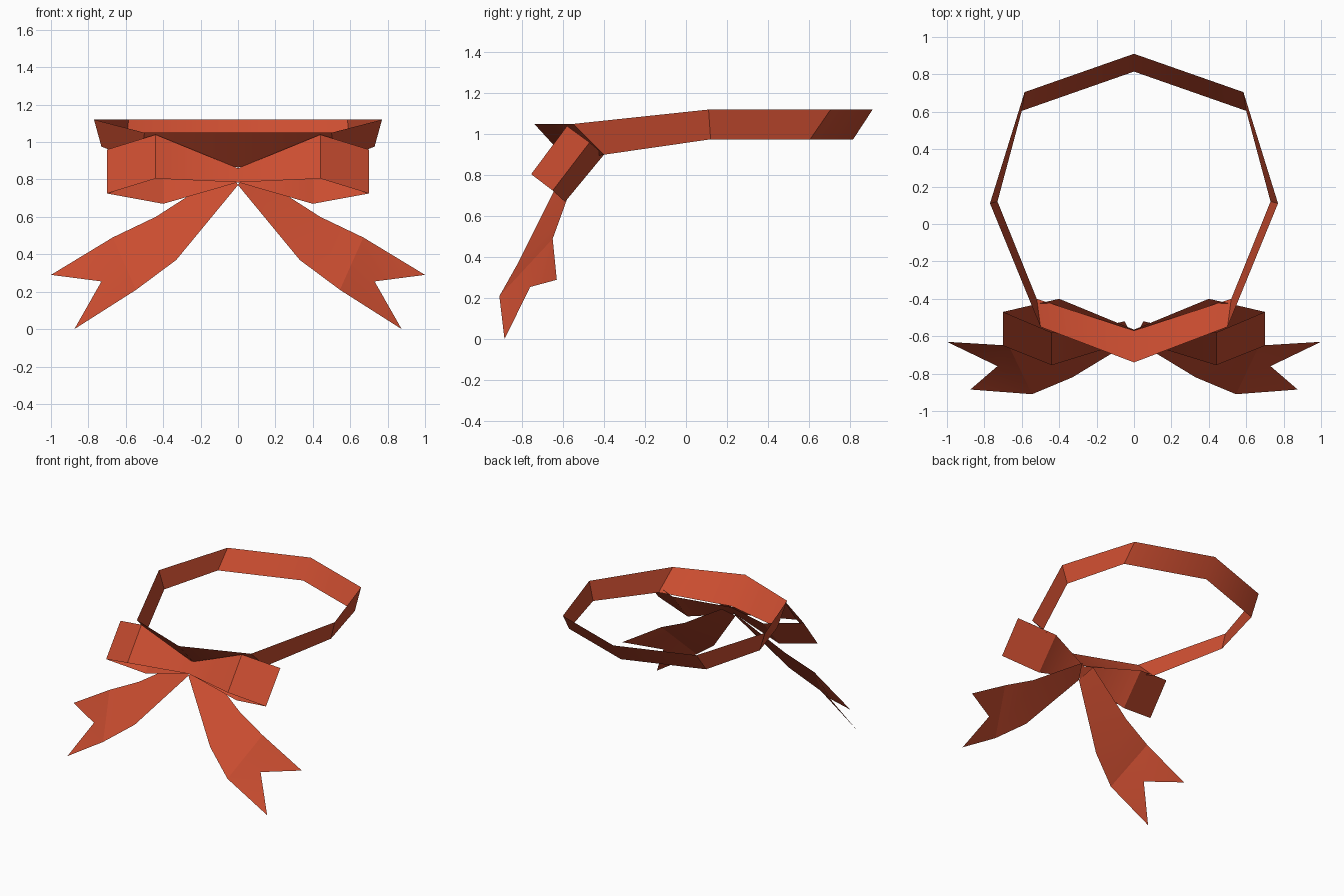
import bpy

cube = bpy.data.objects.get("Cube")
if cube:
    bpy.data.objects.remove(cube, do_unlink=True)

red = bpy.data.materials.new("ribbon red")
red.use_nodes = True
COLOUR = (0.6, 0.075, 0.03, 1)
red.diffuse_color = COLOUR
red.node_tree.nodes["Principled BSDF"].inputs["Base Color"].default_value = COLOUR


def ribbon(name, top, bottom, notch=None):
    """Strip of quads between two edges, mirrored in x; a notch forks its end."""
    n = len(top)
    verts = list(top) + list(bottom)
    quads = n - 1 if notch is None else n - 2
    faces = [(i, n + i, n + i + 1, i + 1) for i in range(quads)]
    if notch:
        k = len(verts)
        verts.append(notch)
        a, b = n - 2, 2 * n - 2
        faces += [(a, b, k), (a, k, n - 1), (b, 2 * n - 1, k)]
    mesh = bpy.data.meshes.new(name)
    mesh.from_pydata(verts, [], faces)
    mesh.materials.append(red)
    obj = bpy.data.objects.new(name, mesh)
    bpy.context.collection.objects.link(obj)
    mirror = obj.modifiers.new("Mirror", "MIRROR")
    mirror.use_axis[0] = True
    mirror.merge_threshold = 0.001
    bpy.ops.object.select_all(action="DESELECT")
    bpy.context.view_layer.objects.active = obj
    obj.select_set(True)
    bpy.ops.object.shade_smooth_by_angle(angle=0.3)
    return obj


# Neck band, from front centre round to the back
ribbon("collar_band",
       [(0, -0.74, 1.05), (0.50, -0.55, 1.05), (0.77, 0.11, 1.12),
        (0.585, 0.705, 1.12), (0, 0.91, 1.12)],
       [(0, -0.57, 0.865), (0.52, -0.40, 0.90), (0.73, 0.12, 0.975),
        (0.60, 0.605, 0.975), (0, 0.815, 0.975)])

# Bow loops, pinched at the centre
ribbon("bow_loops",
       [(0, -0.57, 0.86), (0.44, -0.58, 1.04), (0.70, -0.47, 0.96),
        (0.40, -0.40, 0.90), (0, -0.565, 0.86)],
       [(0, -0.62, 0.785), (0.44, -0.755, 0.805), (0.70, -0.65, 0.725),
        (0.40, -0.59, 0.67), (0, -0.615, 0.785)])

# Hanging tails with forked ends
ribbon("bow_tails",
       [(0.05, -0.52, 0.85), (0.44, -0.61, 0.60), (0.67, -0.65, 0.49),
        (1.0, -0.63, 0.29)],
       [(0, -0.62, 0.77), (0.33, -0.82, 0.37), (0.545, -0.91, 0.21),
        (0.875, -0.885, 0)],
       notch=(0.73, -0.76, 0.255))
